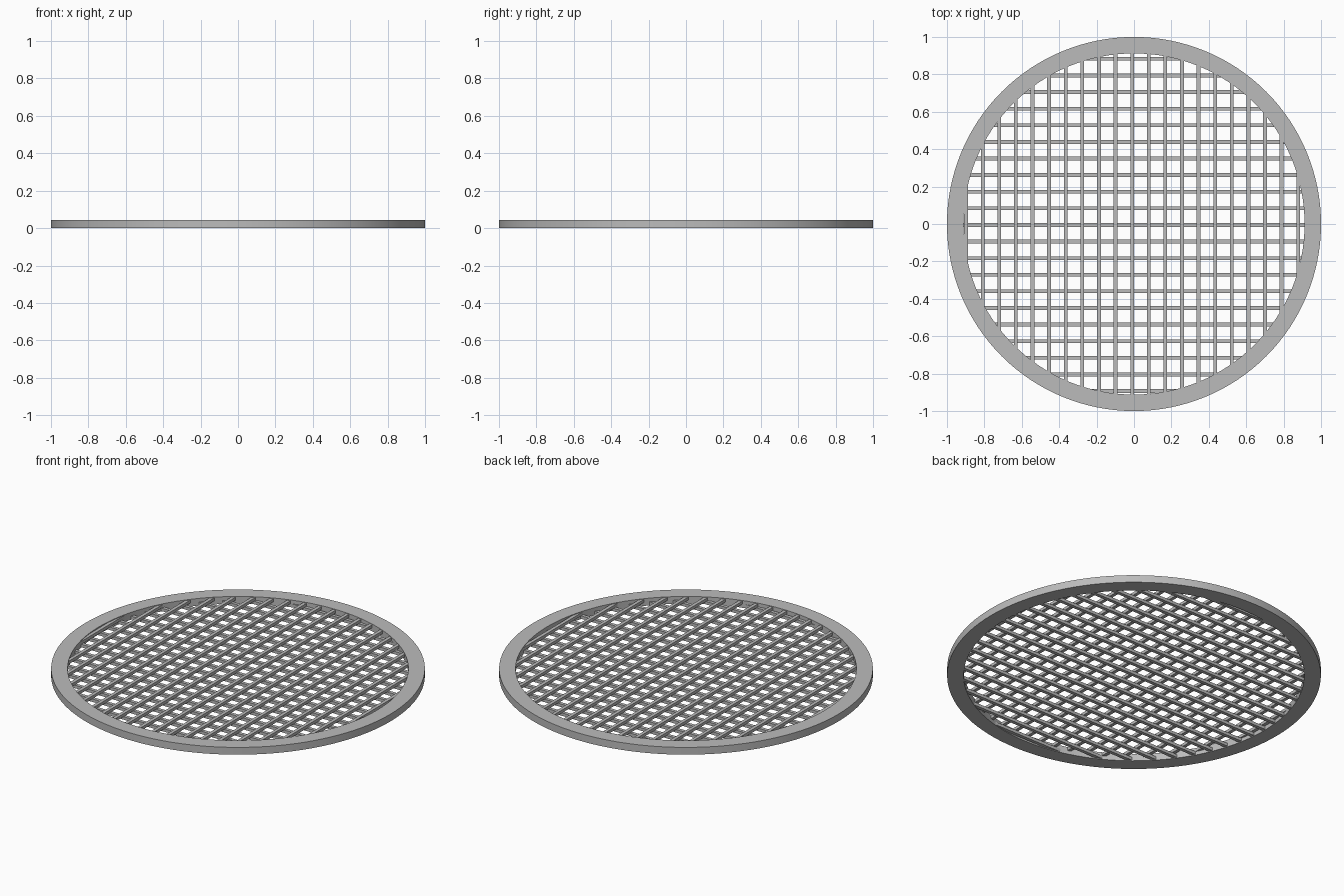
import bpy, bmesh, math

cube = bpy.data.objects.get("Cube")
if cube:
    bpy.data.objects.remove(cube, do_unlink=True)

OUTER, INNER, HEIGHT = 1.0, 0.912, 0.043
PITCH, WIDTH, COUNT = 0.0888, 0.02, 10
SEAT = 0.93  # radius at which bars end inside the rim

steel = bpy.data.materials.new("grey metal")
steel.use_nodes = True
colour = (0.5, 0.5, 0.5, 1)
steel.diffuse_color = colour
steel.node_tree.nodes["Principled BSDF"].inputs["Base Color"].default_value = colour


def finish(name, bm):
    bmesh.ops.recalc_face_normals(bm, faces=bm.faces)
    mesh = bpy.data.meshes.new(name)
    bm.to_mesh(mesh)
    bm.free()
    mesh.materials.append(steel)
    obj = bpy.data.objects.new(name, mesh)
    bpy.context.collection.objects.link(obj)
    return obj


# Rim: rectangular section spun round the vertical axis
bm = bmesh.new()
section = [(INNER, 0), (OUTER, 0), (OUTER, HEIGHT), (INNER, HEIGHT)]
verts = [bm.verts.new((r, 0, z)) for r, z in section]
edges = [bm.edges.new((verts[i], verts[(i + 1) % 4])) for i in range(4)]
bmesh.ops.spin(bm, geom=verts + edges, cent=(0, 0, 0), axis=(0, 0, 1),
               angle=math.tau, steps=128, use_merge=True)
bmesh.ops.remove_doubles(bm, verts=bm.verts, dist=1e-4)
rim = finish("rim", bm)
bpy.context.view_layer.objects.active = rim
rim.select_set(True)
bpy.ops.object.shade_smooth_by_angle(angle=math.radians(30))


def bar_layer(name, along_y, offset, z0, z1):
    """Parallel bars, each as long as the chord it spans."""
    bm = bmesh.new()
    for k in range(-COUNT, COUNT + 1):
        pos = offset + k * PITCH
        length = 2 * math.sqrt(SEAT ** 2 - pos ** 2)
        size = (WIDTH, length) if along_y else (length, WIDTH)
        centre = (pos, 0) if along_y else (0, pos)
        for v in bmesh.ops.create_cube(bm, size=1)["verts"]:
            v.co = (centre[0] + v.co.x * size[0],
                    centre[1] + v.co.y * size[1],
                    (z0 + z1) / 2 + v.co.z * (z1 - z0))
    return finish(name, bm)


# Two crossed layers, the lengthwise bars resting on the crosswise ones
bar_layer("lower_cross_bars", False, -0.005, 0.004, 0.0215)
bar_layer("upper_long_bars", True, -0.01, 0.0215, 0.039)
